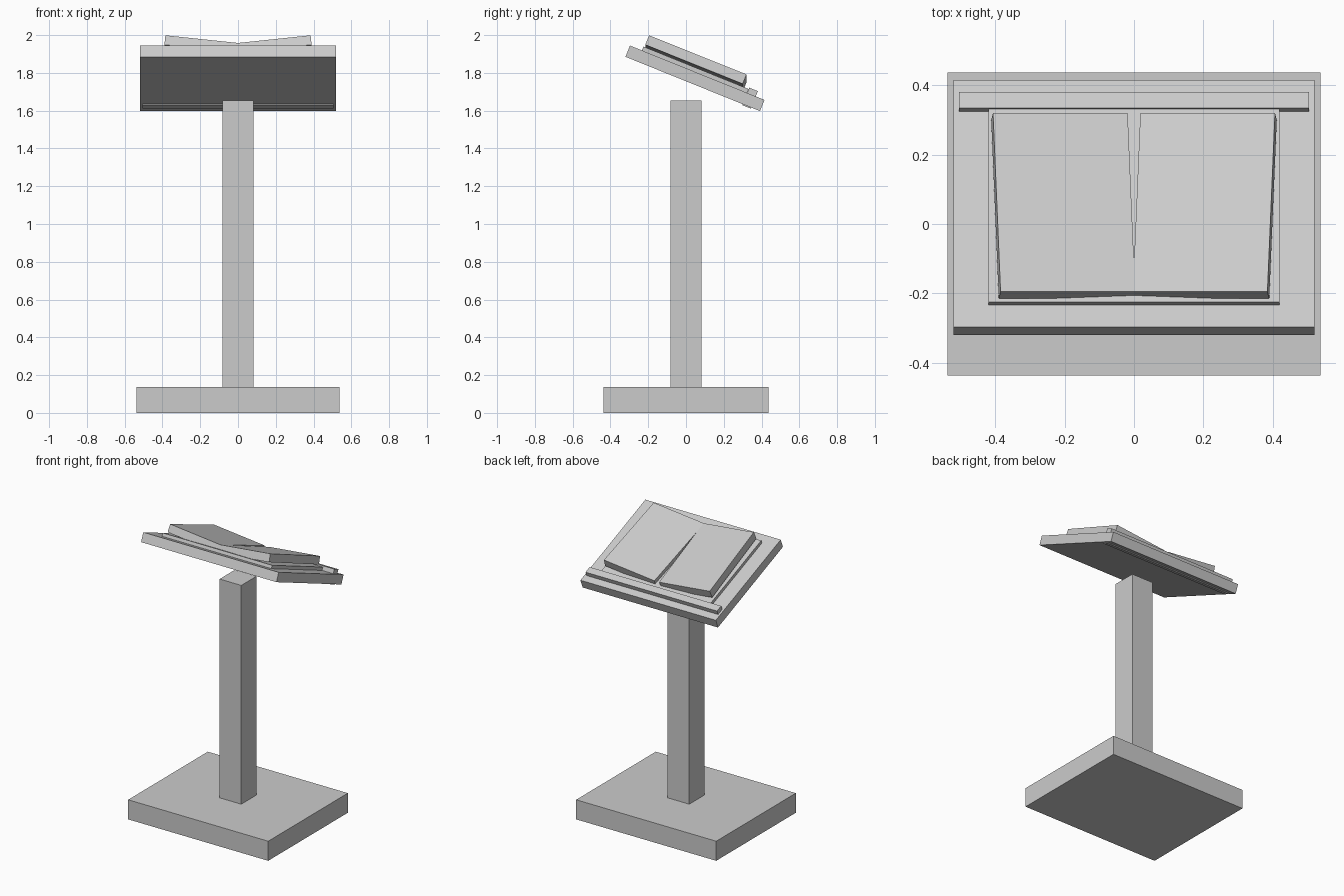
import bpy
from math import radians
from mathutils import Matrix, Vector

if "Cube" in bpy.data.objects:
    bpy.data.objects.remove(bpy.data.objects["Cube"])

TILT = radians(-22)
DESK_CENTRE = Vector((0, 0.0475, 1.771))


def box(name, size, loc, rot=(0, 0, 0)):
    bpy.ops.mesh.primitive_cube_add(size=1, location=loc, rotation=rot)
    ob = bpy.context.object
    ob.name = name
    ob.scale = size
    return ob


def desk_box(name, width, v, w):
    """Box lying on the sloping desk: v = range along slope, w = range along its normal."""
    local = Vector((0, sum(v) / 2, sum(w) / 2))
    loc = DESK_CENTRE + Matrix.Rotation(TILT, 3, 'X') @ local
    return box(name, (width, v[1] - v[0], w[1] - w[0]), loc, (TILT, 0, 0))


# Floor base and post
box("base", (1.076, 0.874, 0.136), (0, 0, 0.068))
box("post", (0.166, 0.166, 1.52), (0, 0, 0.895))

# Sloping desk top with the ledge passing through its lower edge
desk_box("desk_top", 1.04, (-0.384, 0.384), (-0.032, 0.032))
desk_box("book_ledge", 1.01, (0.285, 0.334), (-0.038, 0.062))

# Open book: flat cover and two page blocks folded into a shallow V
desk_box("book_cover", 0.84, (-0.316, 0.284), (0.026, 0.054))
for side, label in ((-1, "left"), (1, "right")):
    box("page_block_" + label, (0.39, 0.556, 0.054),
        (side * 0.204, 0.0525, 1.85), (TILT, radians(-6 * side), 0))
